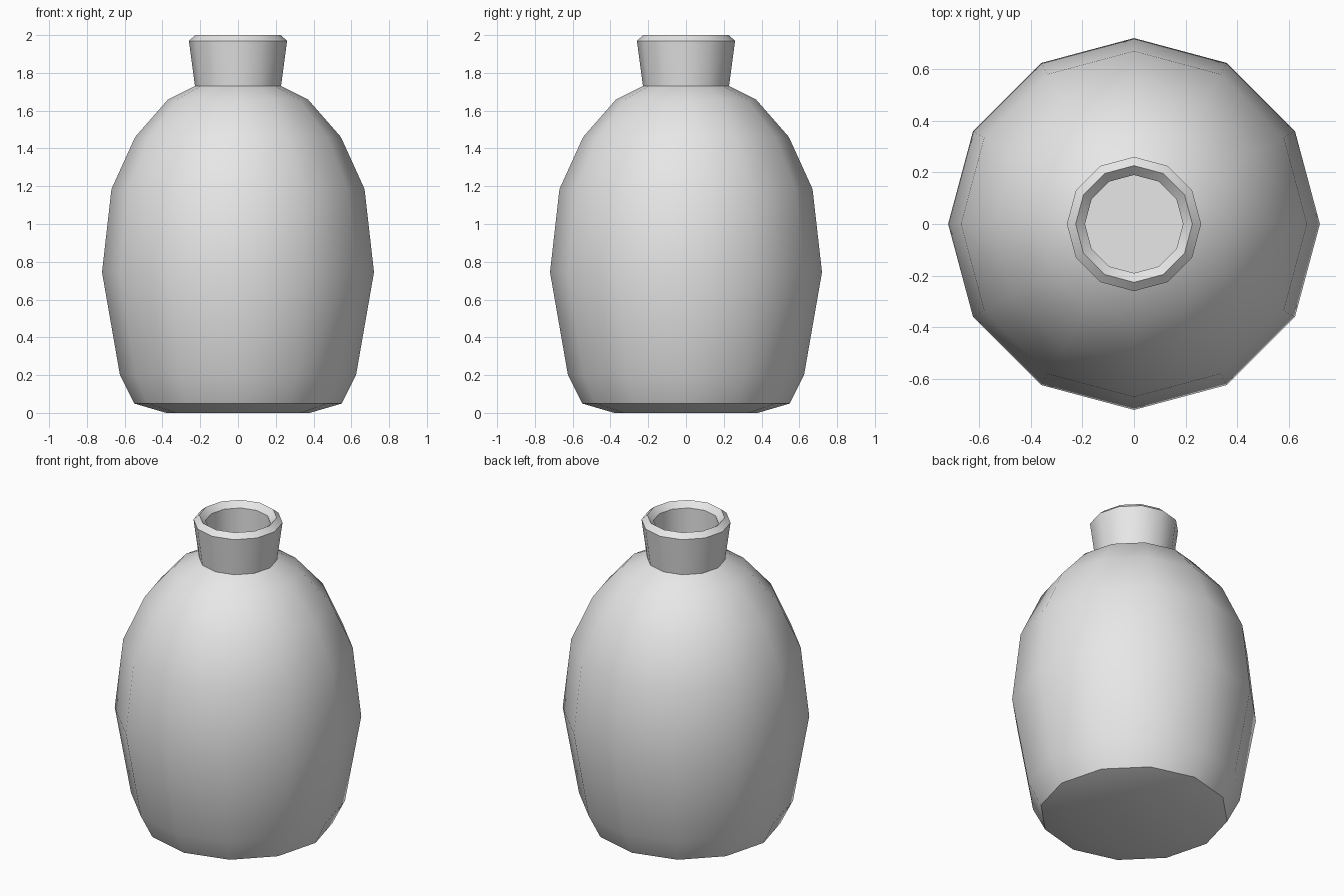
import bpy
import bmesh
from math import cos, sin, pi, radians

SIDES = 12

old = bpy.data.objects.get("Cube")
if old:
    bpy.data.objects.remove(old, do_unlink=True)

# Single plain grey
grey = bpy.data.materials.new("plain_grey")
grey.use_nodes = True
colour = (0.8, 0.8, 0.8, 1)
grey.diffuse_color = colour
grey.node_tree.nodes["Principled BSDF"].inputs["Base Color"].default_value = colour


def lathe(name, profile, cap_start=False, cap_end=False):
    """Turn a (radius, height) profile, listed from outside bottom upward."""
    bm = bmesh.new()
    rings = []
    for r, z in profile:
        angles = [2 * pi * i / SIDES for i in range(SIDES)]
        rings.append([bm.verts.new((r * cos(a), r * sin(a), z)) for a in angles])
    for low, high in zip(rings, rings[1:]):
        for i in range(SIDES):
            j = (i + 1) % SIDES
            bm.faces.new((low[i], low[j], high[j], high[i]))
    if cap_start:
        bm.faces.new(rings[0][::-1])
    if cap_end:
        bm.faces.new(rings[-1])
    mesh = bpy.data.meshes.new(name)
    bm.to_mesh(mesh)
    bm.free()
    mesh.materials.append(grey)
    obj = bpy.data.objects.new(name, mesh)
    bpy.context.collection.objects.link(obj)
    bpy.ops.object.select_all(action="DESELECT")
    obj.select_set(True)
    bpy.context.view_layer.objects.active = obj
    bpy.ops.object.shade_smooth_by_angle(angle=radians(35))
    return obj


# Rounded body with a shallow chamfered base
lathe("bottle_body", [
    (0.38, 0), (0.55, 0.05), (0.625, 0.2), (0.72, 0.745), (0.67, 1.185),
    (0.545, 1.46), (0.37, 1.66), (0.228, 1.73),
], cap_start=True)

# Flared neck, peaked rim, inner wall and inner floor
lathe("bottle_neck", [
    (0.228, 1.73), (0.26, 1.97), (0.226, 2), (0.19, 1.965), (0.19, 1.74),
], cap_end=True)
